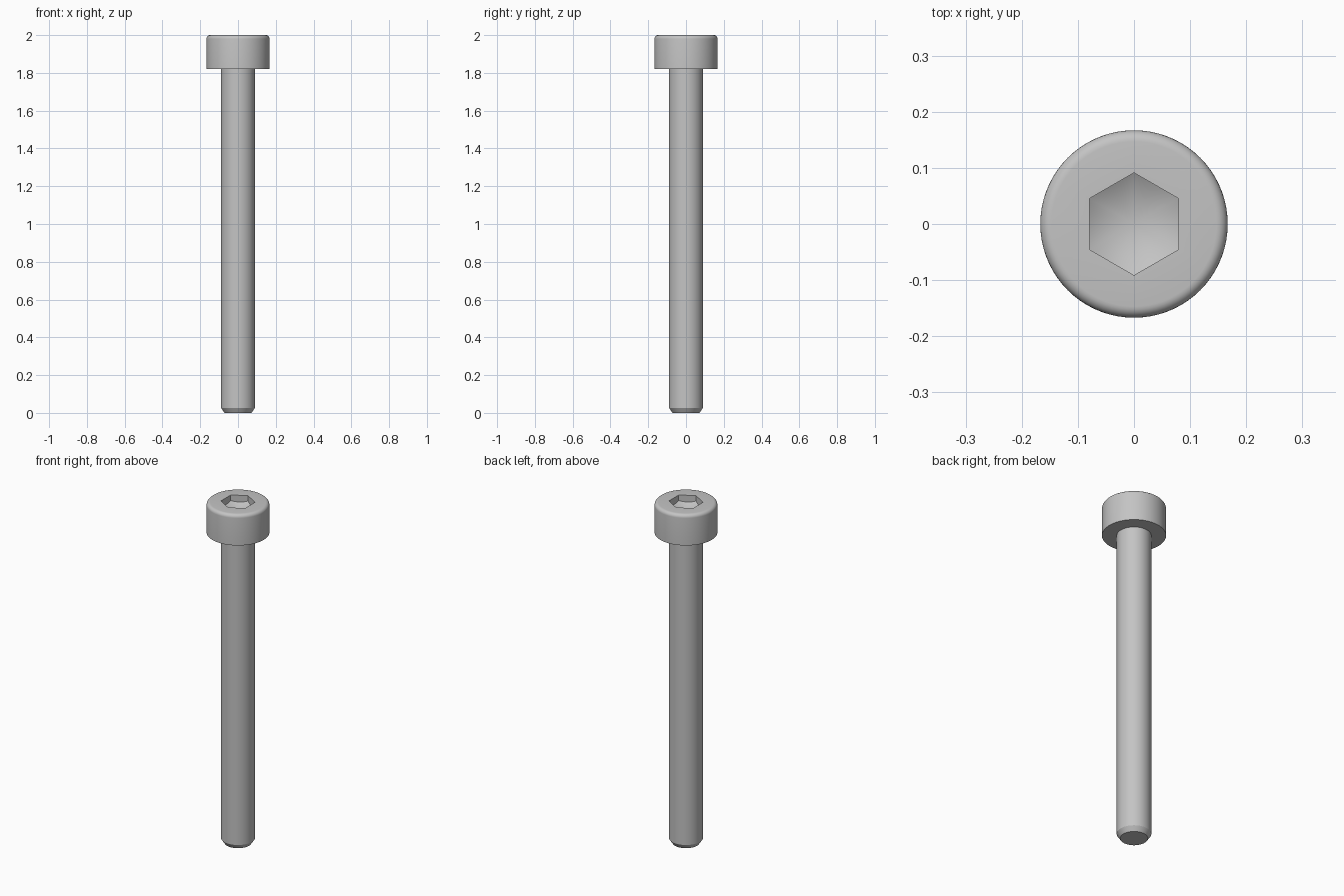
import bpy
import bmesh
from math import sin, cos, pi, radians

SEGS = 72
HEAD_R, SHAFT_R = 0.167, 0.09
HEAD_BOTTOM, TOP = 1.82, 2.0
FILLET = 0.02
HEX_FLAT = 0.079          # half the width across flats
APEX_Z = 1.915            # deepest point of the socket
SLOPE = 0.577             # drill-point slope of the socket floor

if "Cube" in bpy.data.objects:
    bpy.data.objects.remove(bpy.data.objects["Cube"], do_unlink=True)

steel = bpy.data.materials.new("steel grey")
steel.use_nodes = True
colour = (0.55, 0.55, 0.55, 1)
steel.diffuse_color = colour
steel.node_tree.nodes["Principled BSDF"].inputs["Base Color"].default_value = colour


def circle(r, z):
    return [(r * cos(2 * pi * i / SEGS), r * sin(2 * pi * i / SEGS), z)
            for i in range(SEGS)]


def hexagon(height):
    """Hexagonal ring with corners on the y axis; height maps radius to z."""
    ring = []
    for i in range(SEGS):
        a = 2 * pi * i / SEGS
        off = (a + pi / 6) % (pi / 3) - pi / 6
        r = HEX_FLAT / cos(off)
        ring.append((r * cos(a), r * sin(a), height(r)))
    return ring


def loft(name, rings, start_point=None, cap_end=False):
    """Skin a list of rings, optionally closed by a point or a flat cap."""
    bm = bmesh.new()
    loops = [[bm.verts.new(p) for p in ring] for ring in rings]
    for a, b in zip(loops, loops[1:]):
        for i in range(SEGS):
            j = (i + 1) % SEGS
            bm.faces.new((a[i], b[i], b[j], a[j]))
    if start_point:
        tip = bm.verts.new(start_point)
        for i in range(SEGS):
            bm.faces.new((tip, loops[0][i], loops[0][(i + 1) % SEGS]))
    if cap_end:
        bm.faces.new(loops[-1][::-1])
    mesh = bpy.data.meshes.new(name)
    bm.to_mesh(mesh)
    bm.free()
    mesh.materials.append(steel)
    obj = bpy.data.objects.new(name, mesh)
    bpy.context.collection.objects.link(obj)
    bpy.ops.object.select_all(action='DESELECT')
    obj.select_set(True)
    bpy.context.view_layer.objects.active = obj
    bpy.ops.object.shade_smooth_by_angle(angle=radians(30))
    return obj


# Head: conical socket floor, hex walls, flat top, rounded rim, side, underside
rim = [circle(HEAD_R - FILLET + FILLET * sin(t * pi / 12),
              TOP - FILLET + FILLET * cos(t * pi / 12)) for t in range(7)]
loft("socket_head",
     [hexagon(lambda r: APEX_Z + SLOPE * r), hexagon(lambda r: TOP)]
     + rim + [circle(HEAD_R, HEAD_BOTTOM), circle(SHAFT_R, HEAD_BOTTOM)],
     start_point=(0, 0, APEX_Z))

# Shaft with a chamfered, flat tip
loft("shaft",
     [circle(SHAFT_R, HEAD_BOTTOM), circle(SHAFT_R, 0.027), circle(0.072, 0)],
     cap_end=True)
